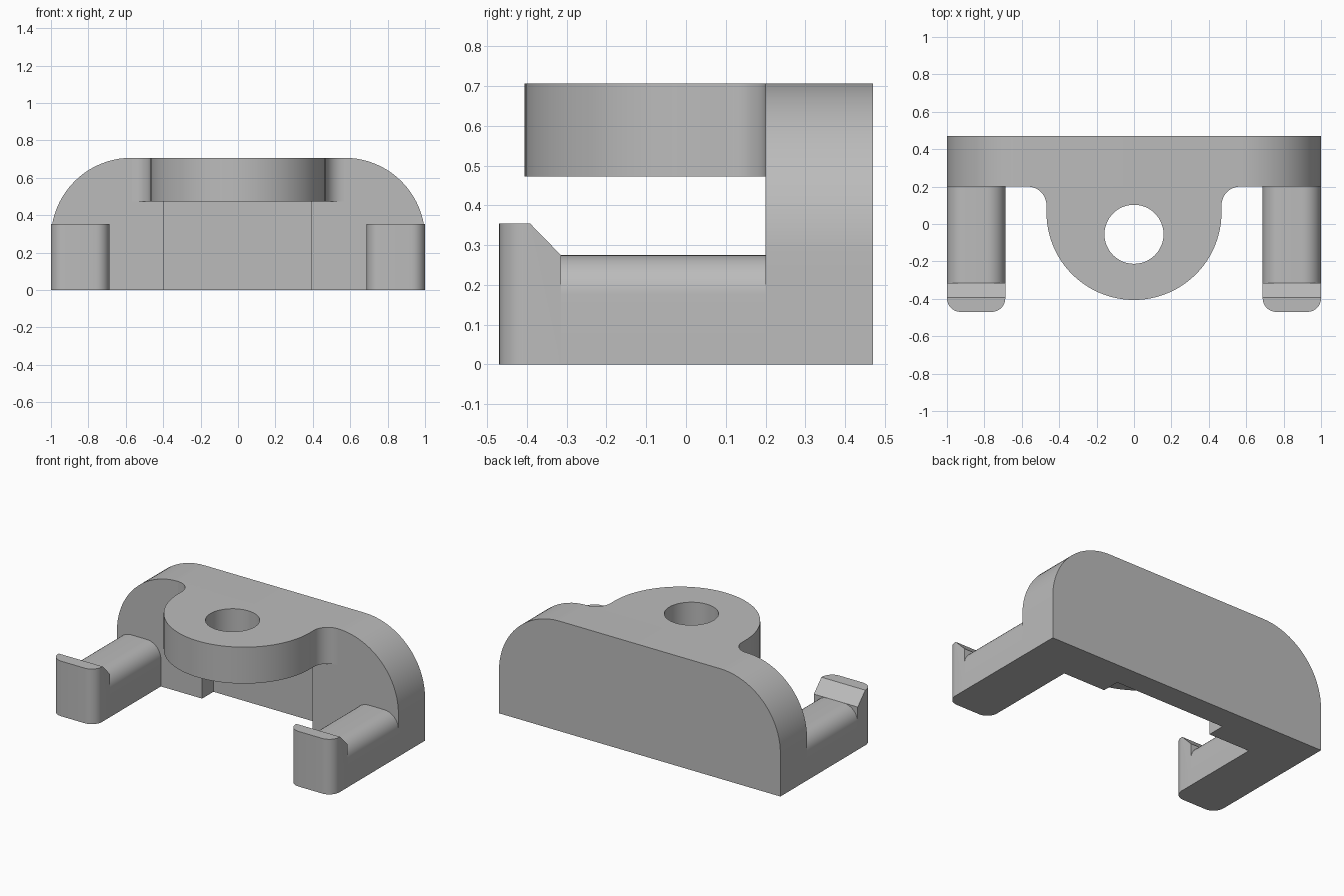
import bpy, bmesh
from math import pi, cos, sin, radians
from mathutils import Vector

if "Cube" in bpy.data.objects:
    bpy.data.objects.remove(bpy.data.objects["Cube"])

grey = bpy.data.materials.new("plain grey")
grey.use_nodes = True
grey.diffuse_color = (0.5, 0.5, 0.5, 1)
grey.node_tree.nodes["Principled BSDF"].inputs["Base Color"].default_value = (0.5, 0.5, 0.5, 1)

TOP, BACK, FRONT = 0.707, 0.47, -0.47
PLATE_FRONT, LUG_BOTTOM = 0.2, 0.473


def arc(cx, cy, r, start, end, n=20):
    """Points on an arc, angles in degrees."""
    angles = [radians(start + (end - start) * i / n) for i in range(n + 1)]
    return [(cx + r * cos(a), cy + r * sin(a)) for a in angles]


def prism(name, outline, axis, low, high):
    """Extrude an outline along an axis from low to high."""
    place = {"x": lambda a, b: (low, a, b),
             "y": lambda a, b: (a, low, b),
             "z": lambda a, b: (a, b, low)}[axis]
    bm = bmesh.new()
    face = bm.faces.new([bm.verts.new(place(a, b)) for a, b in outline])
    step = Vector([(high - low) * (axis == k) for k in "xyz"])
    made = bmesh.ops.extrude_face_region(bm, geom=[face])["geom"]
    bmesh.ops.translate(bm, vec=step, verts=[g for g in made if isinstance(g, bmesh.types.BMVert)])
    bmesh.ops.recalc_face_normals(bm, faces=bm.faces)
    mesh = bpy.data.meshes.new(name)
    bm.to_mesh(mesh)
    bm.free()
    mesh.materials.append(grey)
    obj = bpy.data.objects.new(name, mesh)
    bpy.context.collection.objects.link(obj)
    return obj


def activate(obj):
    bpy.ops.object.select_all(action="DESELECT")
    obj.select_set(True)
    bpy.context.view_layer.objects.active = obj


def cut(obj, cutter):
    mod = obj.modifiers.new("cut", "BOOLEAN")
    mod.operation, mod.solver, mod.object = "DIFFERENCE", "EXACT", cutter
    activate(obj)
    bpy.ops.object.modifier_apply(modifier=mod.name)
    bpy.data.objects.remove(cutter)


def smooth(obj):
    activate(obj)
    bpy.ops.object.shade_smooth_by_angle(angle=radians(30))


# Back plate with rounded shoulders and a recess under the lug
R = 0.43
plate_outline = [(-1, 0), (1, 0)] + arc(1 - R, TOP - R, R, 0, 90) + arc(R - 1, TOP - R, R, 90, 180)
plate = prism("back_plate", plate_outline, "y", PLATE_FRONT, BACK)
recess = [(-0.395, -0.1), (0.39, -0.1), (0.39, LUG_BOTTOM), (-0.395, LUG_BOTTOM)]
cut(plate, prism("recess_cutter", recess, "y", 0.1, 0.315))
smooth(plate)

# Round lug, blended into the plate with fillets and drilled through
LUG_R, F = 0.468, 0.1
right_fillet = arc(LUG_R + F, PLATE_FRONT - F, F, 180, 90, 10)
left_fillet = [(-x, y) for x, y in reversed(right_fillet)]
lug_outline = (arc(0, 0.062, LUG_R, 180, 360, 48) + right_fillet
               + [(LUG_R + F, 0.23), (-LUG_R - F, 0.23)] + left_fillet)
lug = prism("mounting_lug", lug_outline, "z", LUG_BOTTOM, TOP)
cut(lug, prism("hole_cutter", arc(0, -0.055, 0.158, 0, 352.5, 47), "z", 0.3, 0.9))
smooth(lug)

# Clip arms with rounded tops, each ending in a ramped hook
ARM_TOP, HOOK_TOP, HOOK_BACK, E = 0.275, 0.354, -0.315, 0.1
hook_outline = [(FRONT, 0), (HOOK_BACK, 0), (HOOK_BACK, ARM_TOP), (-0.392, HOOK_TOP), (FRONT, HOOK_TOP)]
for side, x0, x1 in (("right", -1, -0.688), ("left", 0.688, 1)):
    arm_outline = ([(x0, 0), (x1, 0)] + arc(x1 - E, ARM_TOP - E, E, 0, 90, 10)
                   + arc(x0 + E, ARM_TOP - E, E, 90, 180, 10))
    smooth(prism(side + "_clip_arm", arm_outline, "y", HOOK_BACK, 0.22))

    hook = prism(side + "_clip_hook", hook_outline, "x", x0, x1)
    bm = bmesh.new()
    bm.from_mesh(hook.data)
    corners = [e for e in bm.edges if all(abs(v.co.y - FRONT) < 1e-4 for v in e.verts)
               and abs(e.verts[0].co.x - e.verts[1].co.x) < 1e-4]
    bmesh.ops.bevel(bm, geom=corners, offset=0.073, segments=8, profile=0.5, affect="EDGES")
    bm.to_mesh(hook.data)
    bm.free()
    smooth(hook)
